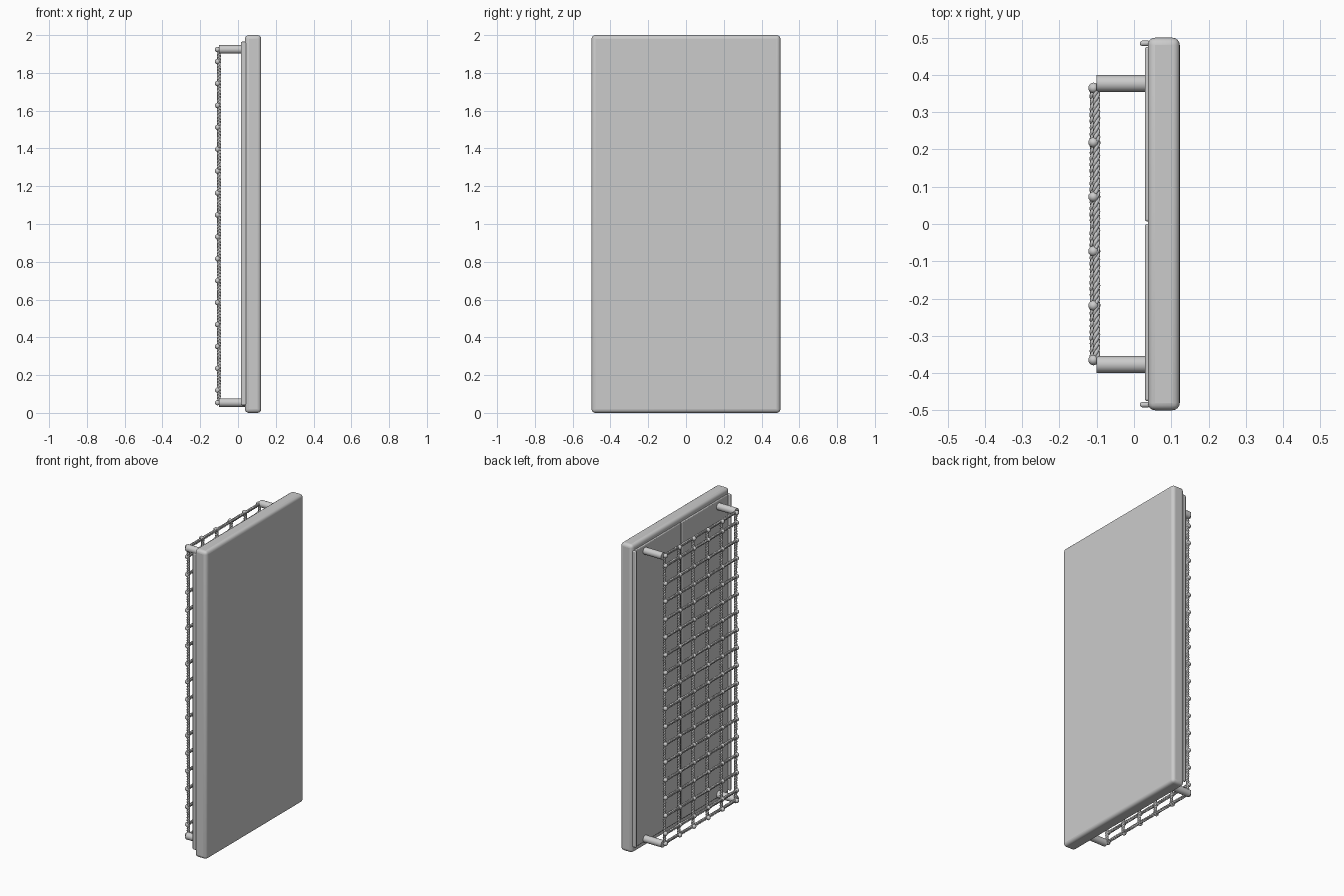
import bpy, math
from mathutils import Vector

cube = bpy.data.objects.get("Cube")
if cube:
    bpy.data.objects.remove(cube, do_unlink=True)

grey = bpy.data.materials.new("light_grey")
grey.use_nodes = True
COLOUR = (0.6, 0.6, 0.6, 1)
grey.diffuse_color = COLOUR
grey.node_tree.nodes["Principled BSDF"].inputs["Base Color"].default_value = COLOUR


def finish(name, angle=40):
    ob = bpy.context.object
    ob.name = name
    ob.data.materials.append(grey)
    bpy.ops.object.shade_smooth_by_angle(angle=math.radians(angle))
    return ob


def rounded_box(name, low, high, radius, segments=4):
    low, high = Vector(low), Vector(high)
    bpy.ops.mesh.primitive_cube_add(size=1, location=(low + high) / 2)
    bpy.context.object.scale = high - low
    bpy.ops.object.transform_apply(location=False, rotation=False, scale=True)
    ob = finish(name)
    bevel = ob.modifiers.new("rounding", "BEVEL")
    bevel.width, bevel.segments = radius, segments
    return ob


def add_strands(curve, start, end, radius, pitch=0.05, steps=8):
    """Three strands twisted around the line from start to end."""
    start, end = Vector(start), Vector(end)
    axis = end - start
    side = Vector((1, 0, 0))
    other = axis.normalized().cross(side)
    count = round(axis.length / pitch * steps)
    for strand in range(3):
        spline = curve.splines.new("POLY")
        spline.points.add(count)
        for i, point in enumerate(spline.points):
            a = math.tau * (i / steps + strand / 3)
            p = start + axis * i / count + (side * math.cos(a) + other * math.sin(a)) * radius
            point.co = (*p, 1)


def rope_set(name, lines):
    curve = bpy.data.curves.new(name, "CURVE")
    curve.dimensions = "3D"
    curve.bevel_depth = 0.0055
    curve.bevel_resolution = 1
    curve.use_fill_caps = True
    for start, end in lines:
        add_strands(curve, start, end, 0.0052)
    curve.materials.append(grey)
    ob = bpy.data.objects.new(name, curve)
    bpy.context.collection.objects.link(ob)


# Slab with two thin backing panels and edge strips
rounded_box("slab", (0.037, -0.5, 0), (0.123, 0.5, 2), 0.02)
for name, y0, y1 in (("right", -0.475, 0), ("left", 0.007, 0.475)):
    rounded_box(name + "_back_panel", (0.029, y0, 0.035), (0.045, y1, 1.965), 0.005, 2)
for name, y in (("right", -0.485), ("left", 0.485)):
    rounded_box(name + "_edge_strip", (0.016, y - 0.007, 0.04), (0.045, y + 0.007, 1.965), 0.006, 3)

# Four posts holding the net
TOP, BOTTOM = 1.924, 0.054
for level, z in (("top", TOP), ("bottom", BOTTOM)):
    for side, y in (("right", -0.377), ("left", 0.377)):
        bpy.ops.mesh.primitive_cylinder_add(vertices=32, radius=0.0225, depth=0.14,
                                            location=(-0.03, y, z),
                                            rotation=(0, math.pi / 2, 0))
        finish(f"{level}_{side}_post")

# Twisted rope net
HALF = 0.365
columns = [-HALF + i * HALF * 2 / 5 for i in range(6)]
rows = [0.12 + i * 0.116 for i in range(16)]
rope_set("vertical_ropes", [((-0.101, y, BOTTOM), (-0.101, y, TOP)) for y in columns])
rope_set("horizontal_ropes", [((-0.109, -HALF, z), (-0.109, HALF, z)) for z in rows])
rope_set("border_ropes", [((-0.101, -HALF, z), (-0.101, HALF, z)) for z in (BOTTOM, TOP)])

# Knots at the crossings
bpy.ops.mesh.primitive_uv_sphere_add(segments=10, ring_count=6, radius=0.0145)
knot = finish("knot", 60)
knot_mesh = knot.data
bpy.data.objects.remove(knot)
for z in [BOTTOM, *rows, TOP]:
    for y in columns:
        ob = bpy.data.objects.new("knot", knot_mesh)
        ob.location = (-0.1085, y, z)
        bpy.context.collection.objects.link(ob)
